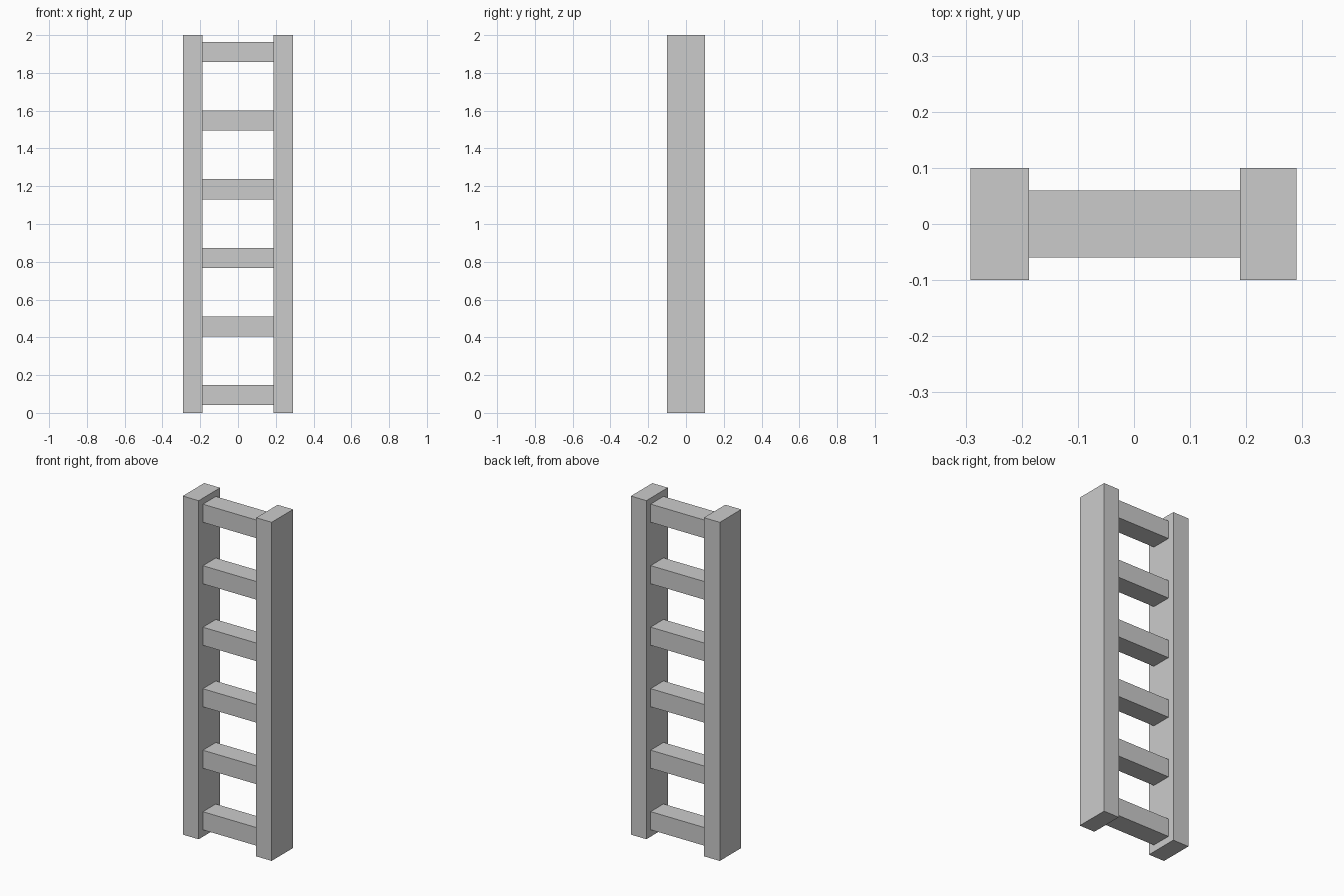
import bpy

if "Cube" in bpy.data.objects:
    bpy.data.objects.remove(bpy.data.objects["Cube"])


def box(name, x, y, z):
    """Add a box spanning the given (min, max) ranges."""
    spans = (x, y, z)
    bpy.ops.mesh.primitive_cube_add(size=1, location=[(a + b) / 2 for a, b in spans])
    obj = bpy.context.object
    obj.name = name
    obj.scale = [b - a for a, b in spans]
    bpy.ops.object.transform_apply(location=False, rotation=False, scale=True)
    return obj


# Upright side rails
box("left_rail", (-0.291, -0.187), (-0.1, 0.1), (0, 2))
box("right_rail", (0.189, 0.29), (-0.1, 0.1), (0, 2))

# Evenly spaced rungs between the rails
RUNGS, FIRST, STEP, HEIGHT = 6, 0.094, 0.3633, 0.107
for i in range(RUNGS):
    mid = FIRST + i * STEP
    box(f"rung_{i + 1}", (-0.189, 0.19), (-0.06, 0.06),
        (mid - HEIGHT / 2, mid + HEIGHT / 2))
